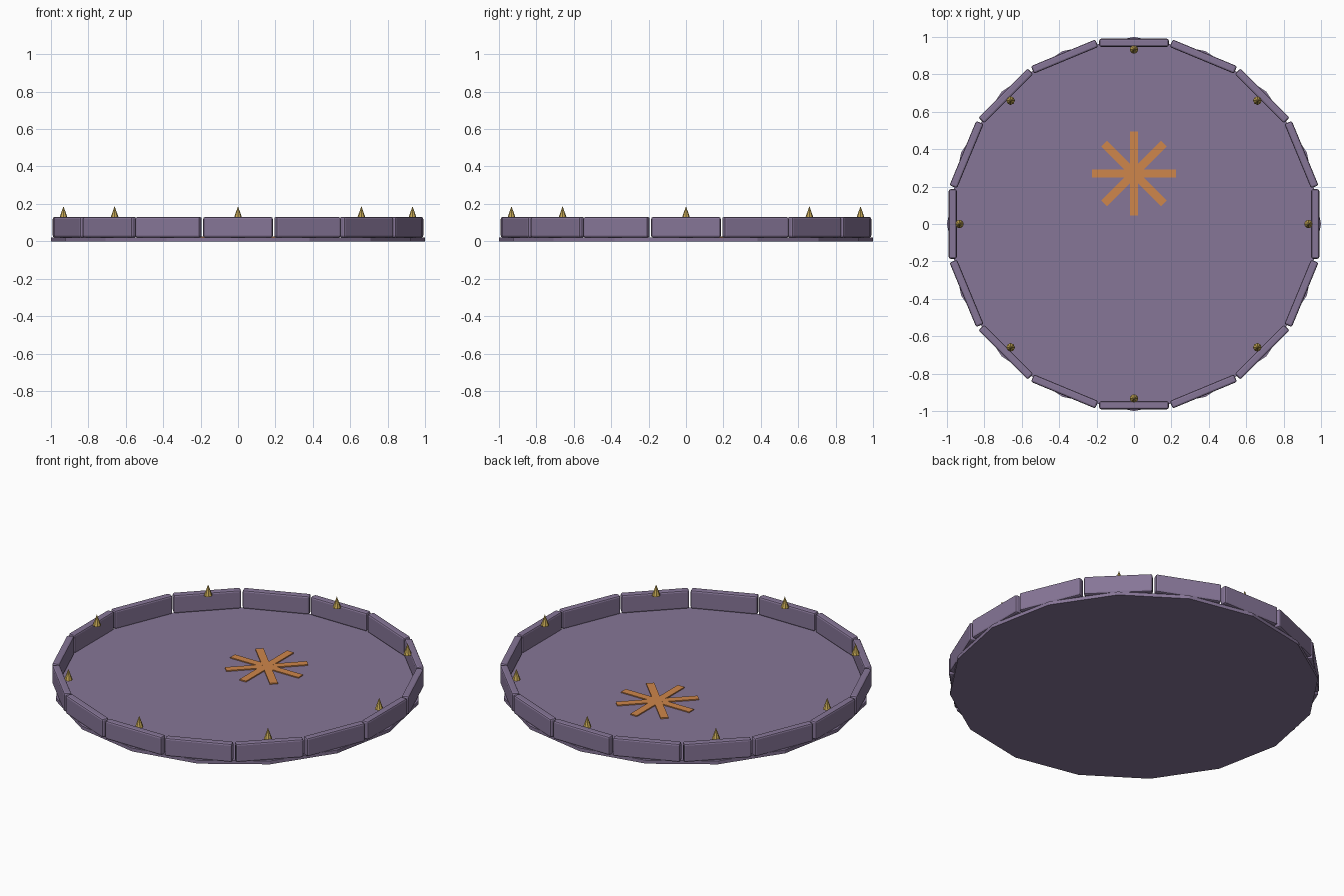
import bpy
from math import cos, sin, pi

cube = bpy.data.objects.get("Cube")
if cube:
    bpy.data.objects.remove(cube, do_unlink=True)


def material(name, rgb):
    m = bpy.data.materials.new(name)
    m.use_nodes = True
    color = (*rgb, 1)
    m.diffuse_color = color
    m.node_tree.nodes["Principled BSDF"].inputs["Base Color"].default_value = color
    return m


purple = material("dusty purple", (0.24, 0.18, 0.31))
orange = material("burnt orange", (0.62, 0.24, 0.07))
gold = material("old gold", (0.56, 0.39, 0.09))


def finish(name, mat):
    ob = bpy.context.object
    ob.name = name
    ob.data.materials.append(mat)
    return ob


def box(name, size, loc, angle, mat, bevel=0):
    bpy.ops.mesh.primitive_cube_add(size=1, location=loc, rotation=(0, 0, angle))
    ob = finish(name, mat)
    ob.scale = size
    bpy.ops.object.transform_apply(location=False, rotation=False, scale=True)
    if bevel:
        mod = ob.modifiers.new("soft edges", "BEVEL")
        mod.width = bevel
        mod.segments = 2
    return ob


SIDES = 16

# Floor: sixteen-sided slab with a corner under the middle of each wall
bpy.ops.mesh.primitive_cylinder_add(vertices=SIDES, radius=1, depth=0.02,
                                    location=(0, 0, 0.01))
finish("floor", purple)

# Rim of separate wall blocks
for i in range(SIDES):
    a = 2 * pi * i / SIDES
    box(f"wall_{i + 1}", (0.043, 0.372, 0.11),
        (0.969 * cos(a), 0.969 * sin(a), 0.075), a, purple, 0.01)

# Spikes on every second wall
for i in range(SIDES // 2):
    a = 4 * pi * i / SIDES
    bpy.ops.mesh.primitive_cone_add(vertices=8, radius1=0.023, radius2=0, depth=0.065,
                                    location=(0.933 * cos(a), 0.933 * sin(a), 0.155))
    finish(f"spike_{i + 1}", gold)

# Star emblem of four crossed bars, heights staggered slightly to avoid overlap
for i in range(4):
    box(f"star_bar_{i + 1}", (0.45, 0.044, 0.008),
        (0, 0.27, 0.022 + i * 0.0003), i * pi / 4, orange)
